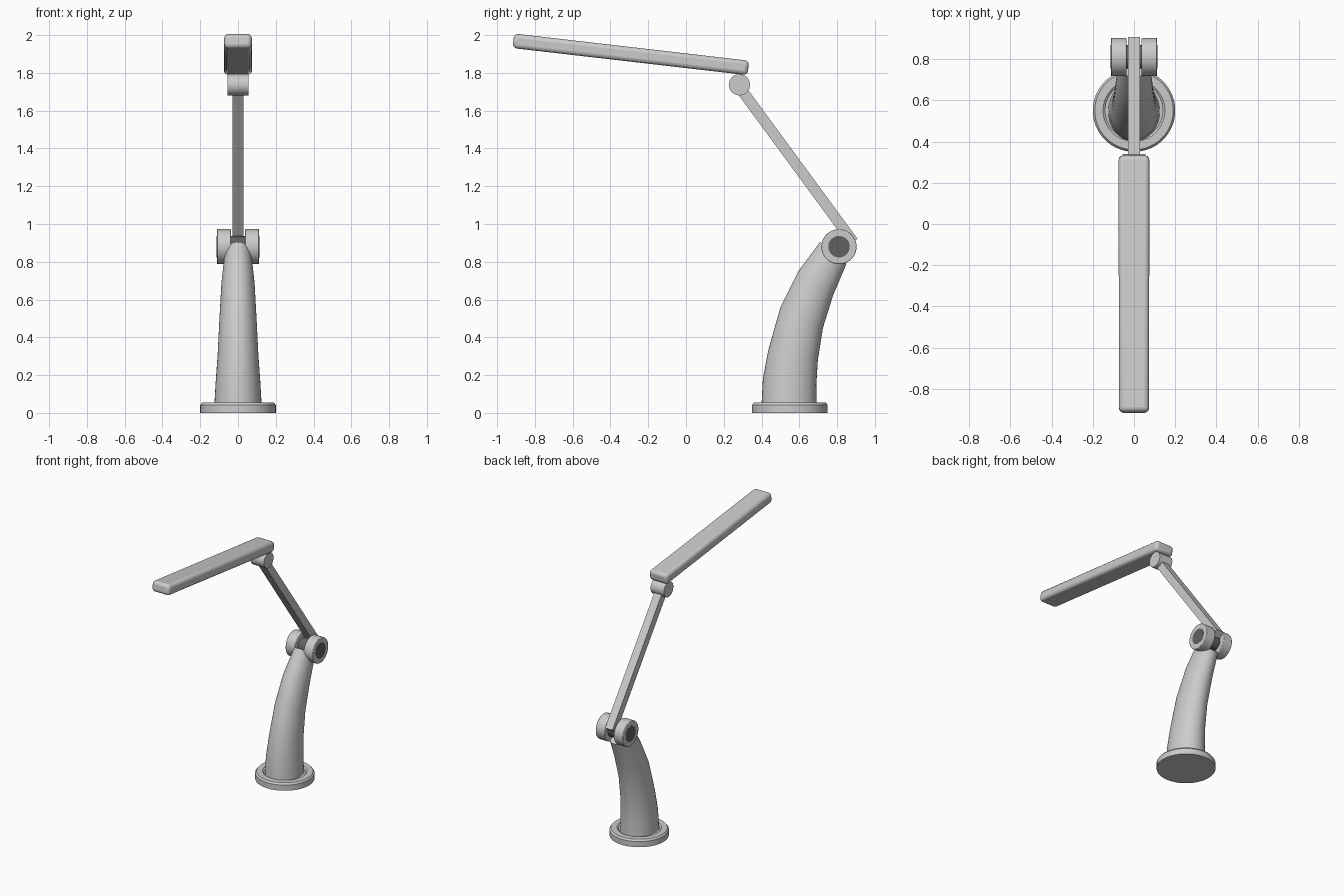
import bpy, bmesh, math
from mathutils import Vector

if "Cube" in bpy.data.objects:
    bpy.data.objects.remove(bpy.data.objects["Cube"])

dark = bpy.data.materials.new("dark_cap")
dark.diffuse_color = (0.12, 0.12, 0.12, 1)
dark.use_nodes = True
dark.node_tree.nodes["Principled BSDF"].inputs["Base Color"].default_value = dark.diffuse_color


def finish(name, bm, angle=35, bevel=0, segments=2):
    bmesh.ops.recalc_face_normals(bm, faces=bm.faces)
    me = bpy.data.meshes.new(name)
    bm.to_mesh(me)
    bm.free()
    ob = bpy.data.objects.new(name, me)
    bpy.context.collection.objects.link(ob)
    if bevel:
        mod = ob.modifiers.new("bevel", 'BEVEL')
        mod.width, mod.segments = bevel, segments
    for o in bpy.context.selected_objects:
        o.select_set(False)
    ob.select_set(True)
    bpy.context.view_layer.objects.active = ob
    bpy.ops.object.shade_smooth_by_angle(angle=math.radians(angle))
    return ob


def loft(name, rings, **kw):
    """Skin a list of equal-length point rings and cap both ends."""
    bm = bmesh.new()
    rows = [[bm.verts.new(p) for p in r] for r in rings]
    n = len(rows[0])
    for a, b in zip(rows, rows[1:]):
        for i in range(n):
            j = (i + 1) % n
            bm.faces.new((a[i], a[j], b[j], b[i]))
    bm.faces.new(rows[0])
    bm.faces.new(rows[-1])
    return finish(name, bm, **kw)


def x_cylinder(name, x0, x1, y, z, r, n=48, **kw):
    ring = lambda x: [(x, y + r * math.cos(2 * math.pi * i / n),
                       z + r * math.sin(2 * math.pi * i / n)) for i in range(n)]
    return loft(name, [ring(x0), ring(x1)], **kw)


def bar(name, centre, size, tilt, **kw):
    bm = bmesh.new()
    bmesh.ops.create_cube(bm, size=1)
    bmesh.ops.scale(bm, vec=size, verts=bm.verts)
    ob = finish(name, bm, **kw)
    ob.location = centre
    ob.rotation_euler.x = tilt
    return ob


def circle(r, z, n=64):
    return [(r * math.cos(2 * math.pi * i / n),
             0.55 + r * math.sin(2 * math.pi * i / n), z) for i in range(n)]


# Round foot with chamfered rim and shallow inner step
loft("base", [circle(*p) for p in ((0.2, 0), (0.2, 0.042), (0.19, 0.055),
                                   (0.15, 0.055), (0.14, 0.047))], angle=30)

# Curved tapering neck: front point, back point (y, z) and half width
sections = [((0.40, 0.045), (0.692, 0.045), 0.125),
            ((0.407, 0.18), (0.69, 0.15), 0.118),
            ((0.435, 0.33), (0.698, 0.28), 0.108),
            ((0.50, 0.56), (0.725, 0.45), 0.098),
            ((0.595, 0.75), (0.778, 0.62), 0.088),
            ((0.71, 0.905), (0.85, 0.79), 0.07)]
rings = []
for f, b, w in sections:
    f, b = Vector((0, *f)), Vector((0, *b))
    mid, half = (f + b) / 2, (b - f) / 2
    rings.append([mid + half * math.cos(2 * math.pi * i / 40)
                  + Vector((w * math.sin(2 * math.pi * i / 40), 0, 0)) for i in range(40)])
loft("neck", rings, angle=50)

# Elbow joint: two discs on a dark axle
for side, s in (("left", -1), ("right", 1)):
    x_cylinder("elbow_disc_" + side, s * 0.037, s * 0.112, 0.81, 0.88, 0.093, bevel=0.004)
x_cylinder("elbow_axle", -0.1135, 0.1135, 0.81, 0.88, 0.057).data.materials.append(dark)

# Straight arm from elbow to head knuckle
a, b = Vector((0, 0.885, 0.905)), Vector((0, 0.285, 1.722))
d = b - a
bar("arm", (a + b) / 2, (0.06, d.length, 0.057), math.atan2(d.z, d.y))

# Head knuckle
x_cylinder("head_knuckle", -0.055, 0.055, 0.283, 1.737, 0.056)

# Long flat lamp head, front end slightly narrowed
head = bar("lamp_head", (0, -0.292, 1.898), (0.15, 1.252, 0.077), -0.115, bevel=0.022, segments=3)
for v in head.data.vertices:
    if v.co.y < 0:
        v.co.x *= 0.97
